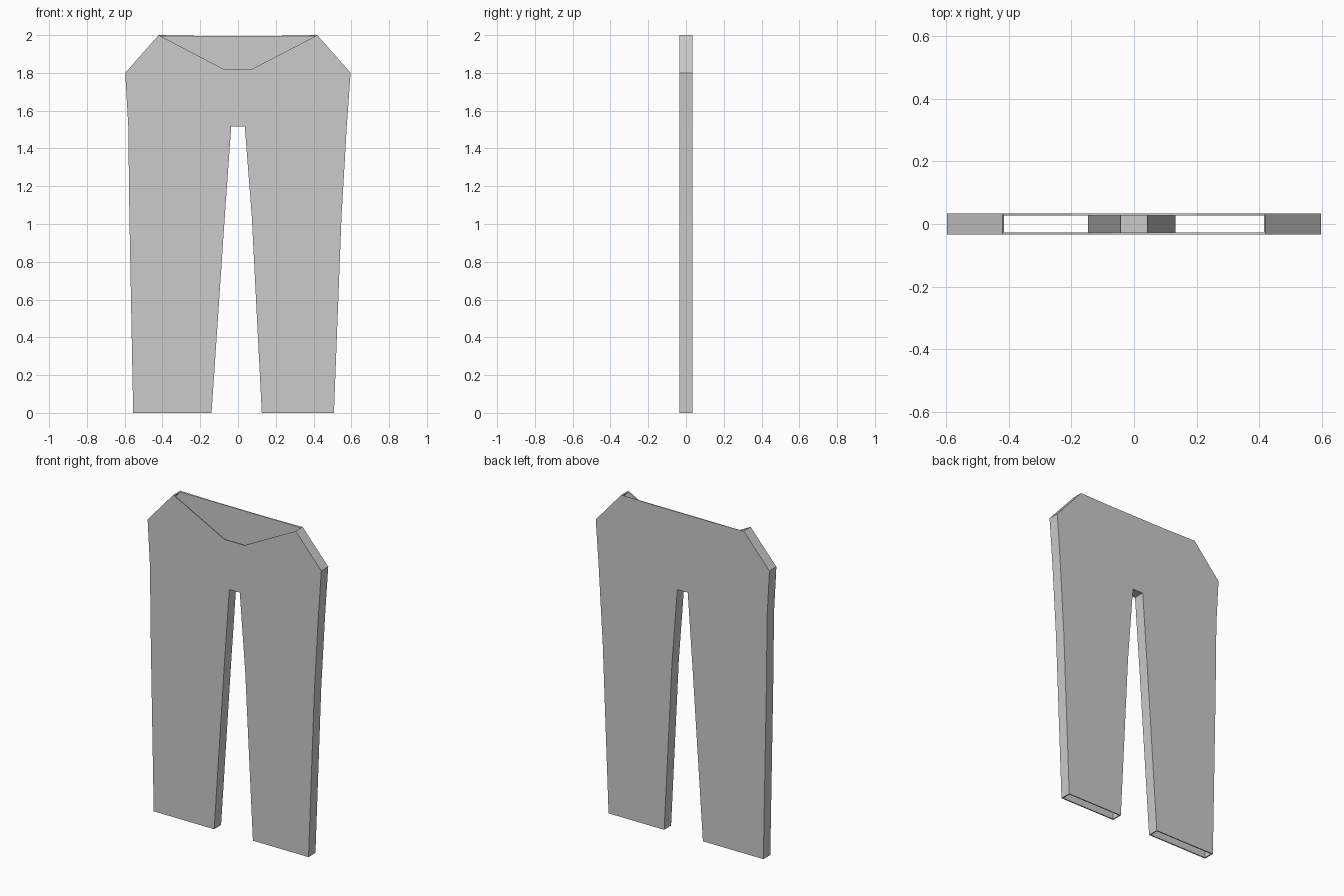
import bpy, bmesh

if "Cube" in bpy.data.objects:
    bpy.data.objects.remove(bpy.data.objects["Cube"])

HALF_DEPTH = 0.034
WALL = 0.007

# Outline (x, z): outer left side, inner legs with crotch, outer right side
left_side = [(-0.42, 2.0), (-0.597, 1.8), (-0.581, 1.52), (-0.575, 1.04), (-0.555, 0)]
inner_legs = [(-0.14, 0), (-0.07, 1.04), (-0.036, 1.515),
              (0.036, 1.515), (0.073, 1.04), (0.126, 0)]
right_side = [(0.508, 0), (0.548, 1.04), (0.576, 1.52), (0.596, 1.8), (0.42, 2.0)]

# Waist edges between the two top corners, right to left
front_waist = [(0.068, 1.817), (-0.07, 1.817)]
back_waist = [(0.2, 1.996), (-0.2, 1.996)]

bm = bmesh.new()


def panel(y, waist):
    """One flat panel; returns the vertices of each seam."""
    seams = [[bm.verts.new((x, y, z)) for x, z in run]
             for run in (left_side, inner_legs, right_side)]
    top = [bm.verts.new((x, y, z)) for x, z in waist]
    bm.faces.new([v for s in seams for v in s] + top)
    return seams


front = panel(-HALF_DEPTH, front_waist)
back = panel(HALF_DEPTH, back_waist)

# Side strips joining the panels; waist and leg hems stay open
for f, b in zip(front, back):
    for i in range(len(f) - 1):
        bm.faces.new((f[i], f[i + 1], b[i + 1], b[i]))

bmesh.ops.recalc_face_normals(bm, faces=bm.faces)
# Make sure the front panel faces outward
bm.faces.ensure_lookup_table()
bm.normal_update()
if bm.faces[0].normal.y > 0:
    bmesh.ops.reverse_faces(bm, faces=bm.faces)

mesh = bpy.data.meshes.new("trousers")
bm.to_mesh(mesh)
bm.free()
trousers = bpy.data.objects.new("trousers", mesh)
bpy.context.collection.objects.link(trousers)

# Thin cloth wall, inward
solid = trousers.modifiers.new("cloth_thickness", 'SOLIDIFY')
solid.thickness = WALL
solid.offset = -1
solid.use_even_offset = True
solid.use_quality_normals = True
